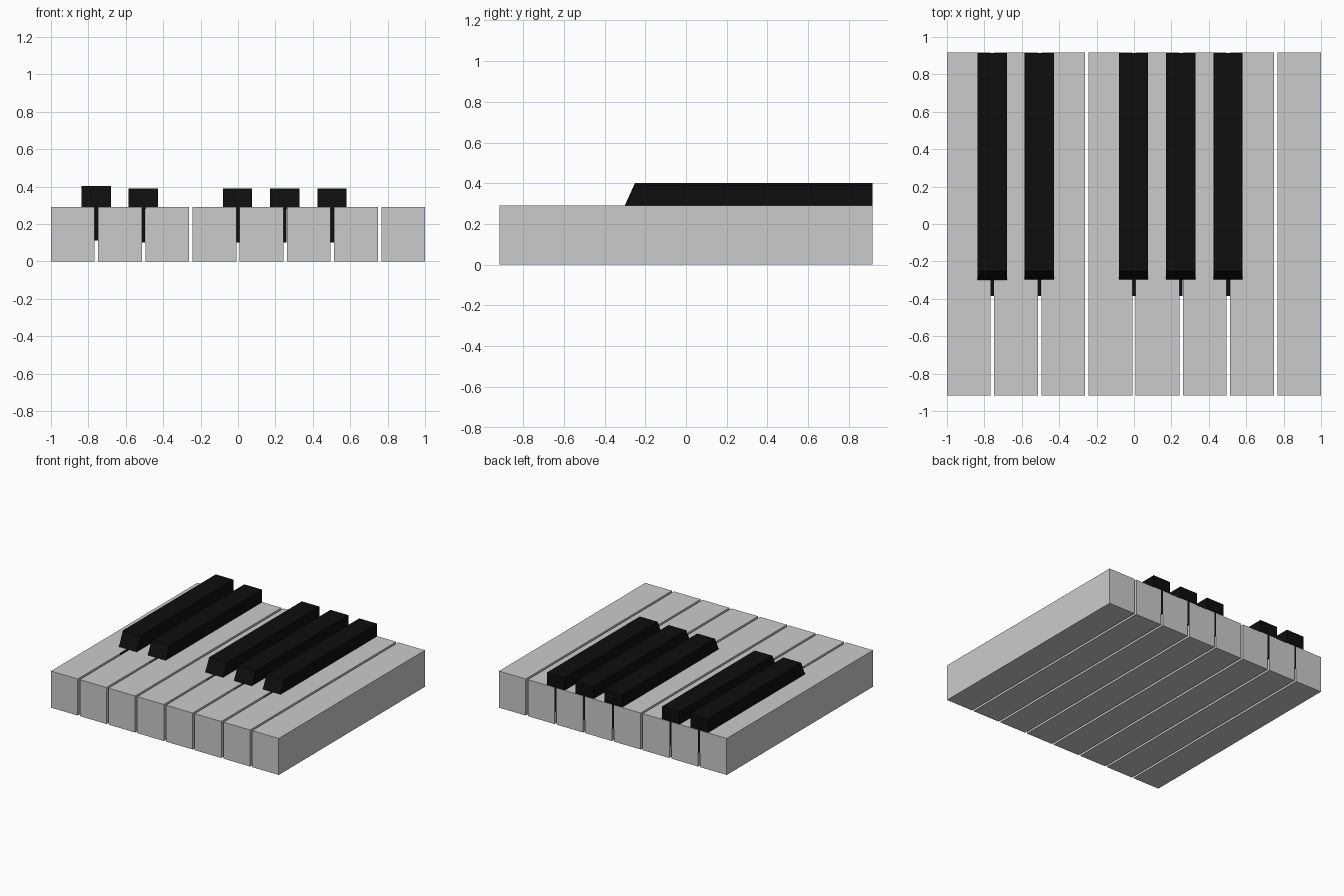
import bpy, bmesh

if "Cube" in bpy.data.objects:
    bpy.data.objects.remove(bpy.data.objects["Cube"])

black = bpy.data.materials.new("black")
black.diffuse_color = (0.004, 0.004, 0.004, 1)
black.use_nodes = True
black.node_tree.nodes["Principled BSDF"].inputs["Base Color"].default_value = black.diffuse_color


def prism(bm, profile, x, width):
    """Extrude a (y, z) profile along x, centred on x."""
    face = bm.faces.new([bm.verts.new((x - width / 2, y, z)) for y, z in profile])
    ext = bmesh.ops.extrude_face_region(bm, geom=[face])
    verts = [g for g in ext["geom"] if isinstance(g, bmesh.types.BMVert)]
    bmesh.ops.translate(bm, verts=verts, vec=(width, 0, 0))


def finish(bm, name, mat=None):
    bmesh.ops.recalc_face_normals(bm, faces=bm.faces)
    me = bpy.data.meshes.new(name)
    bm.to_mesh(me)
    bm.free()
    ob = bpy.data.objects.new(name, me)
    bpy.context.collection.objects.link(ob)
    if mat:
        me.materials.append(mat)


# White keys: eight plain blocks with thin gaps
PITCH, WIDTH, BACK = 0.2523, 0.234, 0.917
for i in range(8):
    bm = bmesh.new()
    prism(bm, [(-BACK, 0), (BACK, 0), (BACK, 0.29), (-BACK, 0.29)],
          (i - 3.5) * PITCH, WIDTH)
    finish(bm, f"white_key_{i + 1}")

# Black keys: sloped-front cap on a thin stem sitting in the gap; first sits a little higher
for i, (x, dz) in enumerate([(-0.758, 0.012), (-0.507, 0), (-0.002, 0),
                             (0.25, 0), (0.503, 0)]):
    bm = bmesh.new()
    prism(bm, [(-0.30, 0.28 + dz), (0.915, 0.28 + dz),
               (0.915, 0.39 + dz), (-0.25, 0.39 + dz)], x, 0.156)
    prism(bm, [(-0.385, 0.1 + dz), (0.915, 0.1 + dz),
               (0.915, 0.28 + dz), (-0.385, 0.28 + dz)], x, 0.02)
    finish(bm, f"black_key_{i + 1}", black)
